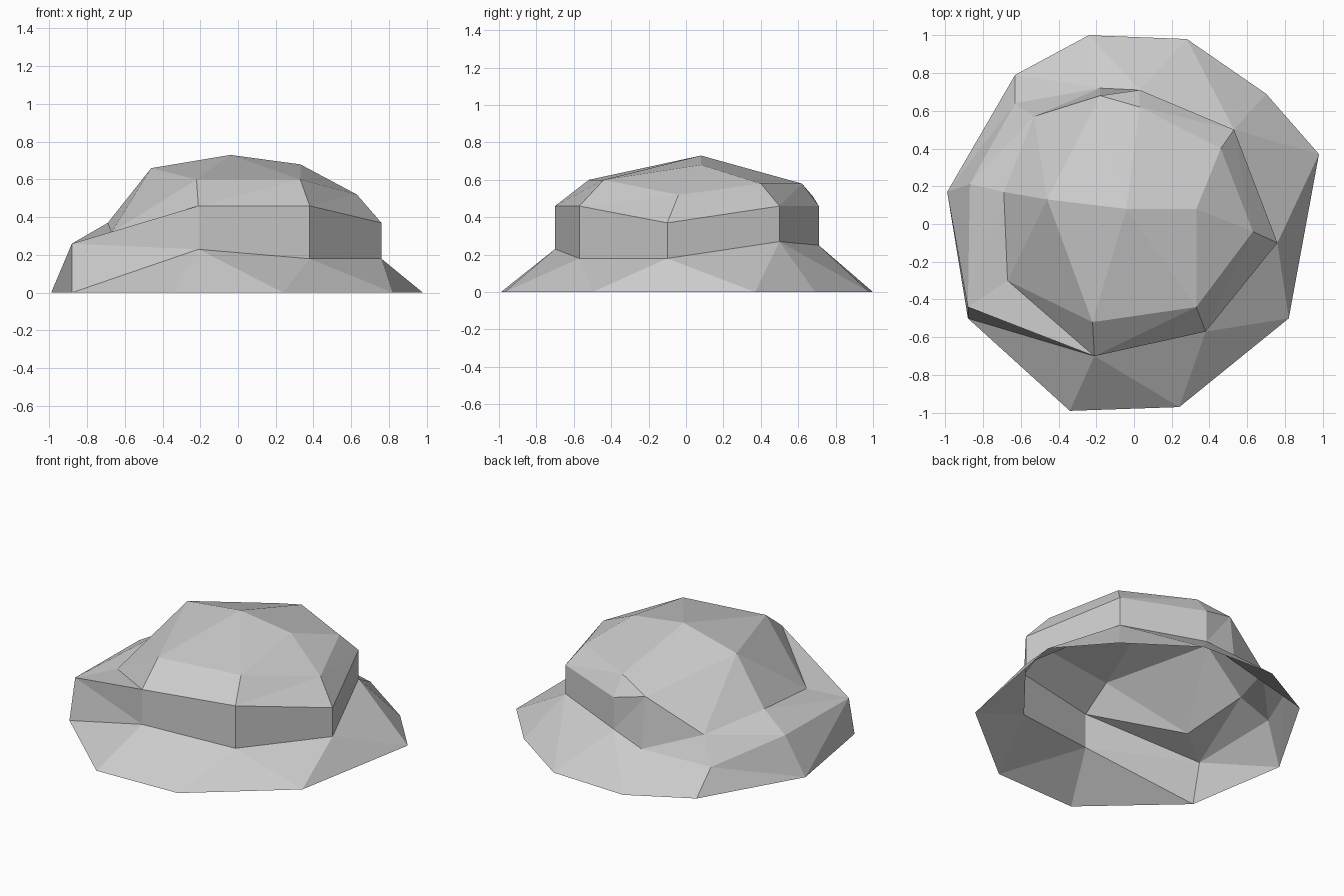
import bpy
import bmesh

default_cube = bpy.data.objects.get("Cube")
if default_cube:
    bpy.data.objects.remove(default_cube, do_unlink=True)


def make_material(name, colour):
    material = bpy.data.materials.new(name)
    material.use_nodes = True
    material.diffuse_color = colour
    shader = material.node_tree.nodes["Principled BSDF"]
    shader.inputs["Base Color"].default_value = colour
    shader.inputs["Roughness"].default_value = 0.9
    return material


def bridge(bm, lower, upper):
    """Join two rings; corners shared by neighbours collapse quads to triangles."""
    count = len(lower)
    for i in range(count):
        j = (i + 1) % count
        corners = list(dict.fromkeys((lower[i], lower[j], upper[j], upper[i])))
        if len(corners) > 2:
            bm.faces.new(corners)


bm = bmesh.new()


def corner(x, y, z=0):
    return bm.verts.new((x, y, z))


# Ground outline, anticlockwise from the front right corner
base = [corner(*p) for p in (
    (-.88, -.5), (-.34, -.99), (.24, -.97), (.82, -.5), (.98, .37),
    (.7, .69), (.28, .98), (-.24, 1), (-.63, .79), (-.99, .17))]

# Top of the sloping skirt
ledge, front, front_left, left, back_left, back, back_mid, back_right, side = [
    corner(*p) for p in (
        (-.88, -.44, .26), (-.21, -.7, .23), (.38, -.57, .18),
        (.76, -.1, .18), (.53, .5, .27), (.03, .71, .25),
        (-.18, .72, .18), (-.63, .64, .15), (-.87, .21, .26))]
skirt_top = [ledge, front, front_left, left, back_left,
             back_left, back, back_mid, back_right, side]

# Top of the steep wall
front, front_left, left, back_left, back, notch, spur, flank = [
    corner(*p) for p in (
        (-.21, -.7, .46), (.38, -.57, .46), (.76, -.1, .37),
        (.53, .5, .46), (.03, .71, .46), (-.18, .68, .51),
        (-.53, .57, .31), (-.69, .17, .37))]
wall_top = [ledge, front, front_left, left, back_left,
            back_left, back, notch, spur, flank]

# Shoulder bevel
hollow, front, front_left, left, back_left, back = [
    corner(*p) for p in (
        (-.67, -.3, .32), (-.22, -.52, .6), (.33, -.44, .6),
        (.63, -.04, .52), (.46, .4, .58), (.03, .62, .58))]
shoulder = [hollow, front, front_left, left, back_left,
            back_left, back, notch, spur, flank]

# Three-point crest closing the top
peak, crest_left, crest_right = [corner(*p) for p in (
    (-.04, .08, .73), (.33, .08, .68), (-.46, .13, .66))]
crest = [crest_right, peak, crest_left, crest_left, crest_left,
         crest_left, peak, crest_right, crest_right, crest_right]

# Stack the rings; the underside stays open
rings = [base, skirt_top, wall_top, shoulder, crest]
for lower, upper in zip(rings, rings[1:]):
    bridge(bm, lower, upper)
bmesh.ops.triangulate(bm, faces=bm.faces[:], quad_method='SHORT_EDGE')

mesh = bpy.data.meshes.new("boulder")
bm.to_mesh(mesh)
bm.free()
mesh.materials.append(make_material("stone_grey", (.6, .6, .6, 1)))
boulder = bpy.data.objects.new("boulder", mesh)
bpy.context.collection.objects.link(boulder)
